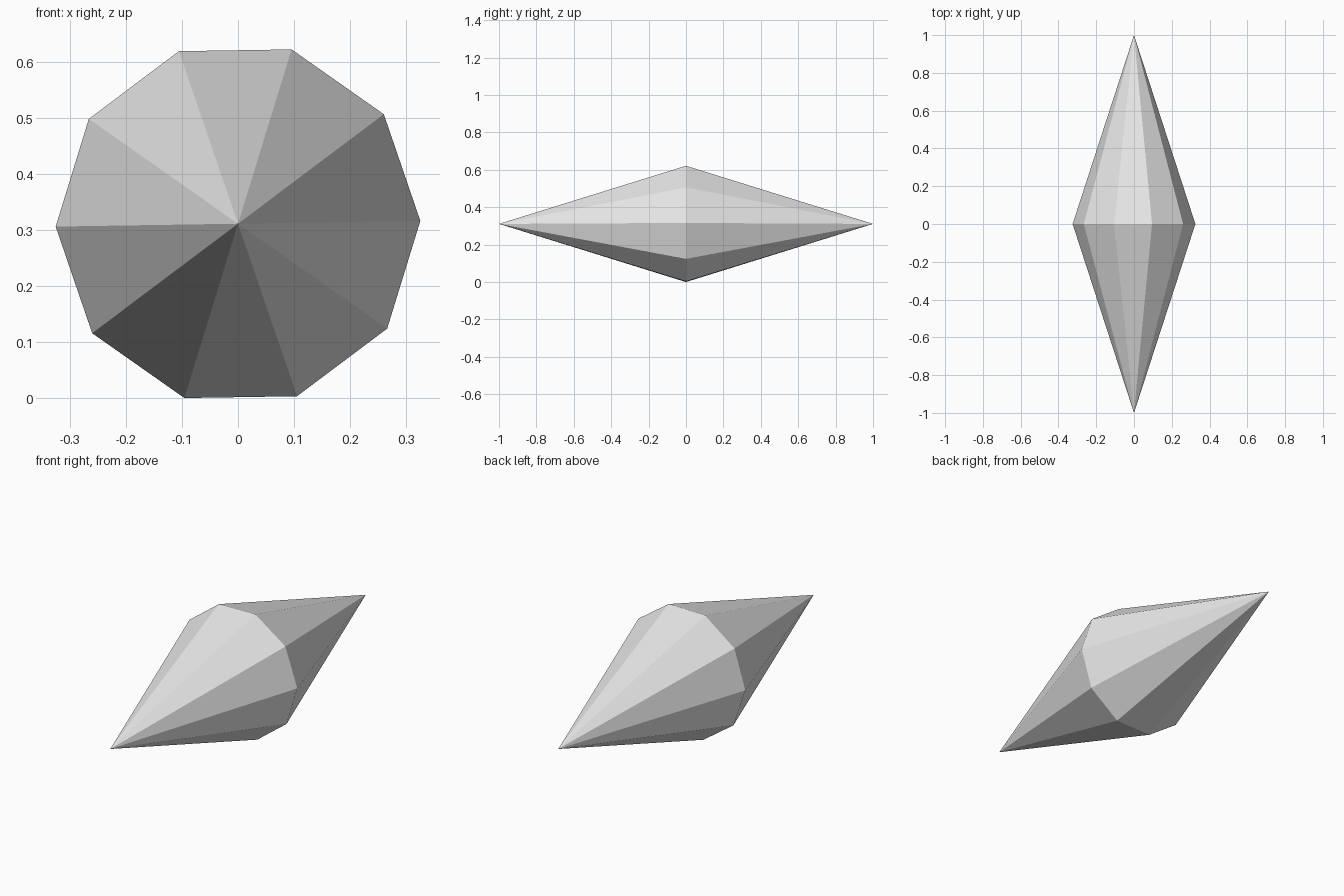
import bpy
import bmesh
from math import cos, sin, radians, tau

SIDES = 10
RADIUS = 0.325
HALF_LENGTH = 1.0
CENTRE_Z = 0.311
TWIST = radians(0.9)

cube = bpy.data.objects.get("Cube")
if cube:
    bpy.data.objects.remove(cube, do_unlink=True)

# Plain grey material
grey = bpy.data.materials.new("light_grey")
grey.use_nodes = True
colour = (0.8, 0.8, 0.8, 1)
grey.diffuse_color = colour
grey.node_tree.nodes["Principled BSDF"].inputs["Base Color"].default_value = colour

# Widest ring of the crystal, around the y axis
bm = bmesh.new()
angles = [TWIST + tau * i / SIDES for i in range(SIDES)]
ring = [bm.verts.new((RADIUS * cos(a), 0, RADIUS * sin(a))) for a in angles]

# Front and back points, each joined to the ring by flat facets
for tip_y in (-HALF_LENGTH, HALF_LENGTH):
    tip = bm.verts.new((0, tip_y, 0))
    for i in range(SIDES):
        bm.faces.new((ring[i], ring[(i + 1) % SIDES], tip))
bmesh.ops.recalc_face_normals(bm, faces=bm.faces)

mesh = bpy.data.meshes.new("crystal")
bm.to_mesh(mesh)
bm.free()
mesh.materials.append(grey)

crystal = bpy.data.objects.new("crystal", mesh)
crystal.location.z = CENTRE_Z
bpy.context.collection.objects.link(crystal)
